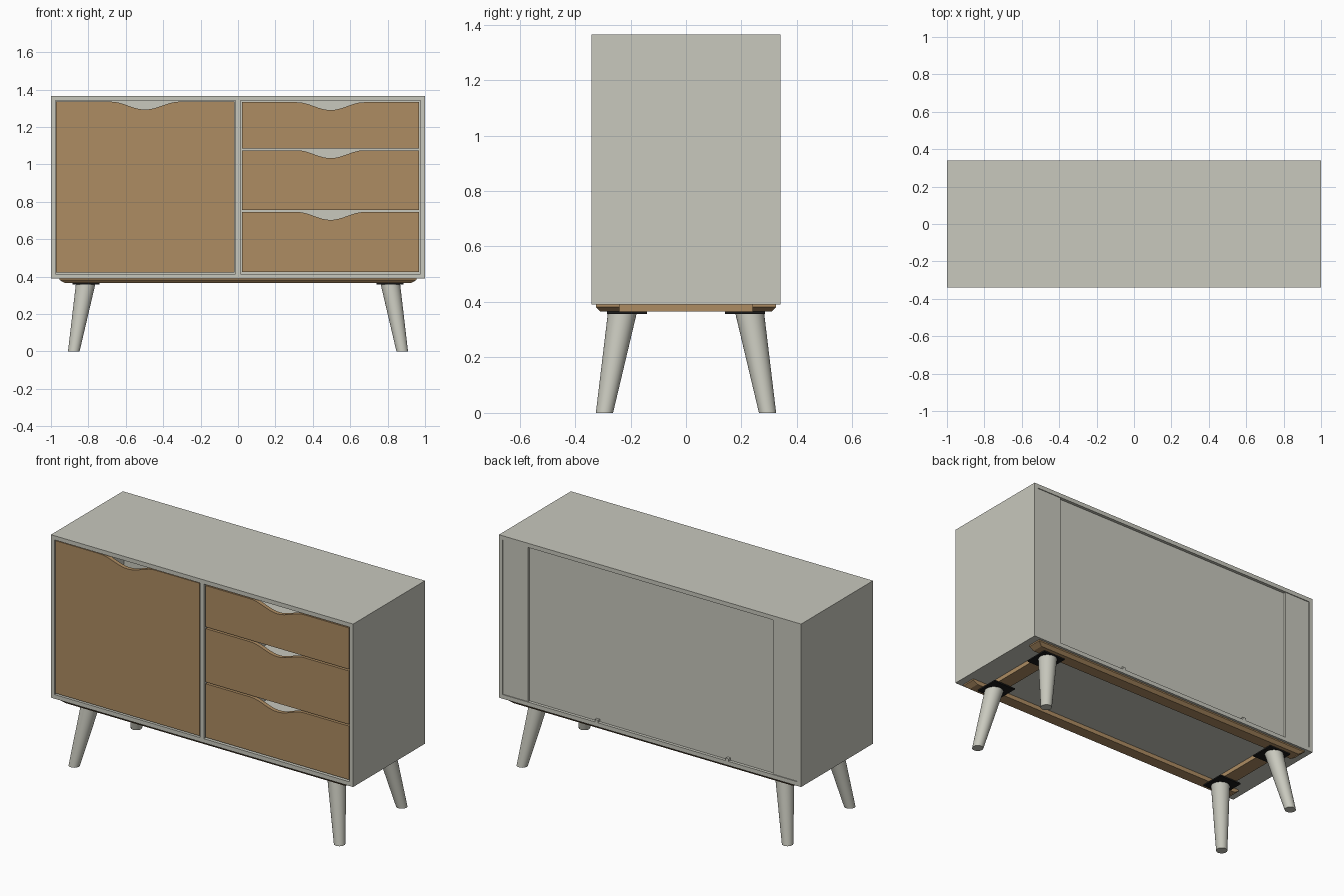
import bpy, bmesh, math

if "Cube" in bpy.data.objects:
    bpy.data.objects.remove(bpy.data.objects["Cube"])


def material(name, rgb):
    m = bpy.data.materials.new(name)
    m.diffuse_color = (*rgb, 1)
    m.use_nodes = True
    m.node_tree.nodes["Principled BSDF"].inputs["Base Color"].default_value = m.diffuse_color
    return m


GREY = material("warm_grey_paint", (0.58, 0.58, 0.51))
WOOD = material("oak_wood", (0.418, 0.262, 0.122))
BLACK = material("black_metal", (0.01, 0.01, 0.01))


def finish(bm, name, mat):
    bmesh.ops.recalc_face_normals(bm, faces=bm.faces[:])
    me = bpy.data.meshes.new(name)
    bm.to_mesh(me)
    bm.free()
    me.materials.append(mat)
    ob = bpy.data.objects.new(name, me)
    bpy.context.collection.objects.link(ob)
    return ob


def loft(name, rings, mat):
    """Skin a stack of equal-length rings and cap both ends."""
    bm = bmesh.new()
    vs = [[bm.verts.new(p) for p in r] for r in rings]
    n = len(vs[0])
    for a, b in zip(vs, vs[1:]):
        for i in range(n):
            j = (i + 1) % n
            bm.faces.new((a[i], a[j], b[j], b[i]))
    bm.faces.new(vs[0])
    bm.faces.new(vs[-1])
    return finish(bm, name, mat)


def rect(x0, x1, y0, y1, z):
    return [(x0, y0, z), (x1, y0, z), (x1, y1, z), (x0, y1, z)]


def box(name, x0, x1, y0, y1, z0, z1, mat=GREY):
    return loft(name, [rect(x0, x1, y0, y1, z0), rect(x0, x1, y0, y1, z1)], mat)


def scooped_front(name, x0, x1, z0, z1, half, depth=0.042):
    """Wooden front with a curved finger scoop in its top edge."""
    cx, steps = (x0 + x1) / 2, 24
    outline = [(x0, z1), (x0, z0), (x1, z0), (x1, z1)]
    for i in range(steps + 1):
        u = 1 - 2 * i / steps
        outline.append((cx + u * half, z1 - depth * (0.5 + 0.5 * math.cos(math.pi * u))))
    return loft(name, [[(x, y, z) for x, z in outline] for y in (-0.336, -0.312)], WOOD)


# Cabinet carcass
box("top_panel", -1, 1, -0.34, 0.34, 1.34, 1.365)
box("bottom_panel", -1, 1, -0.34, 0.34, 0.39, 0.415)
for s, side in ((-1, "left"), (1, "right")):
    xs = sorted((s * 0.976, s * 1.0))
    box(side + "_side_panel", *xs, -0.34, 0.34, 0.415, 1.34)
    xs = sorted((s * 0.81, s * 0.976))
    box(side + "_back_strip", *xs, 0.315, 0.335, 0.415, 1.34)
box("divider", -0.0125, 0.0125, -0.34, 0.312, 0.415, 1.34)
box("back_panel", -0.83, 0.83, 0.312, 0.322, 0.415, 1.34)

# Small fixings along the lower back edge
for i, x in enumerate((-0.51, 0.355)):
    box(f"back_fixing_{i + 1}", x - 0.01, x + 0.01, 0.322, 0.34, 0.415, 0.43)

# Door and drawers
scooped_front("door", -0.973, -0.02, 0.422, 1.335, 0.185)
for i, (z0, z1) in enumerate(((0.424, 0.745), (0.755, 1.075), (1.085, 1.332))):
    n = f"drawer_{i + 1}"
    scooped_front(n + "_front", 0.021, 0.969, z0, z1, 0.18)
    b0, b1 = z0 + 0.02, z1 - 0.06
    box(n + "_base", 0.05, 0.94, -0.312, 0.26, b0, b0 + 0.012)
    box(n + "_left_wall", 0.04, 0.055, -0.312, 0.26, b0, b1)
    box(n + "_right_wall", 0.935, 0.95, -0.312, 0.26, b0, b1)
    box(n + "_back_wall", 0.055, 0.935, 0.245, 0.26, b0, b1)

# Base frame: chamfered long rails joined by cross rails
for s, side in ((-1, "front"), (1, "back")):
    rings = []
    for z, x, y in ((0.39, 0.955, 0.325), (0.382, 0.955, 0.325), (0.365, 0.925, 0.308)):
        rings.append(rect(-x, x, s * 0.24, s * y, z))
    loft(side + "_base_rail", rings, WOOD)
for s, side in ((-1, "left"), (1, "right")):
    xs = sorted((s * 0.77, s * 0.855))
    box(side + "_cross_rail", *xs, -0.24, 0.24, 0.365, 0.39, WOOD)

# Splayed tapered legs with mounting plates
SEG = 32
for sx, a in ((-1, "left"), (1, "right")):
    for sy, b in ((-1, "front"), (1, "back")):
        n = f"{b}_{a}_leg"
        xs = sorted((sx * 0.74, sx * 0.885))
        ys = sorted((sy * 0.14, sy * 0.285))
        box(n + "_plate", *xs, *ys, 0.357, 0.365, BLACK)
        rings = []
        for z, x, y, r in ((0, 0.878, 0.294, 0.031), (0.358, 0.815, 0.23, 0.052)):
            rings.append([(sx * x + r * math.cos(2 * math.pi * k / SEG),
                           sy * y + r * math.sin(2 * math.pi * k / SEG), z) for k in range(SEG)])
        leg = loft(n, rings, GREY)
        bpy.ops.object.select_all(action="DESELECT")
        leg.select_set(True)
        bpy.context.view_layer.objects.active = leg
        bpy.ops.object.shade_smooth_by_angle(angle=math.radians(40))
